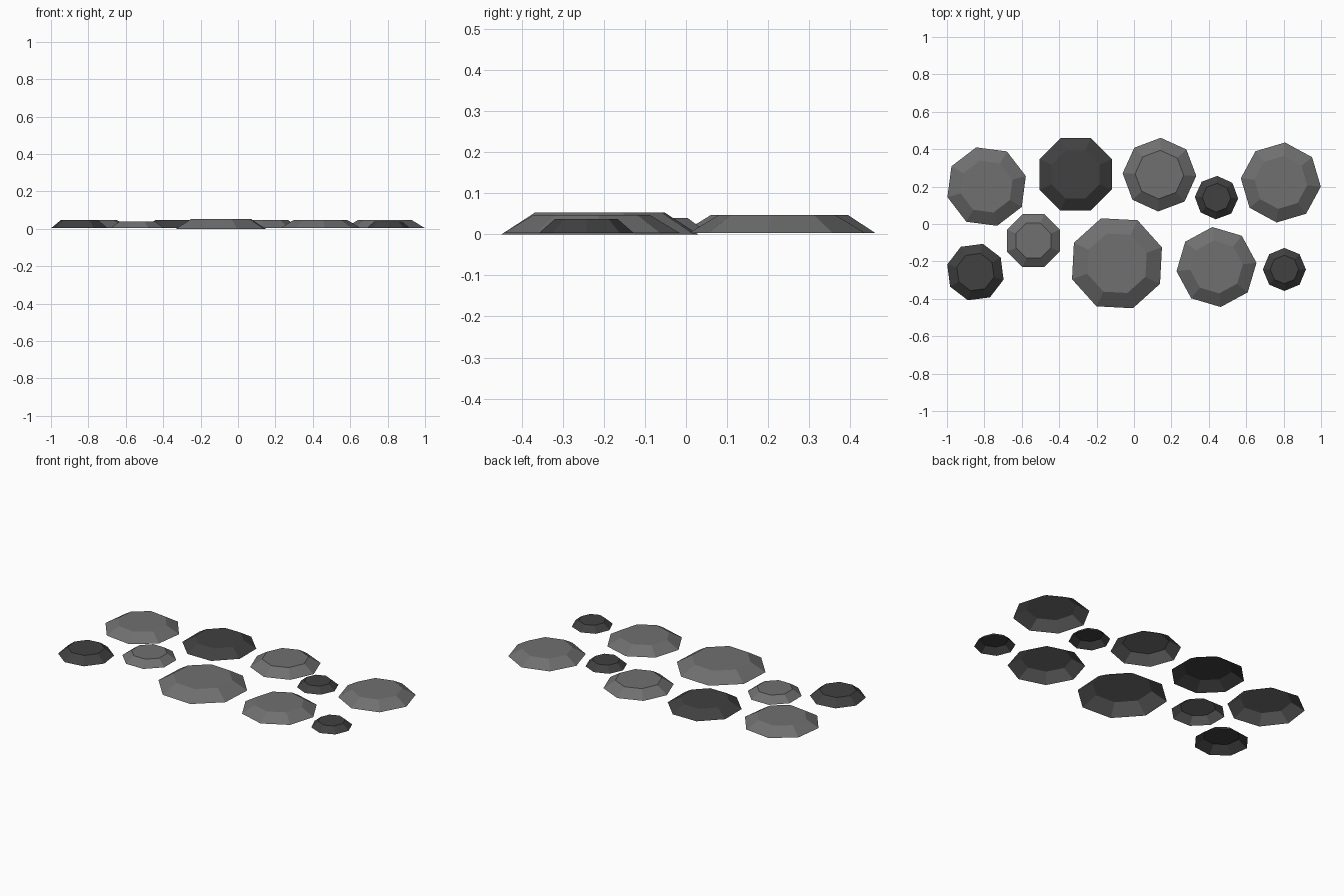
import bpy
import bmesh
from math import radians
from mathutils import Matrix

if "Cube" in bpy.data.objects:
    bpy.data.objects.remove(bpy.data.objects["Cube"])


def make_material(name, v):
    m = bpy.data.materials.new(name)
    m.diffuse_color = (v, v, v, 1)
    m.use_nodes = True
    m.node_tree.nodes["Principled BSDF"].inputs["Base Color"].default_value = m.diffuse_color
    return m


LIGHT = make_material("light_stone", 0.16)
DARK = make_material("dark_stone", 0.052)
TAPER = 0.66  # top size relative to base


def stepping_stone(name, x, y, radius, turn, base, top, mat):
    """Low octagonal slab with sloped sides and an open underside."""
    bm = bmesh.new()
    rim = bmesh.ops.create_circle(
        bm, cap_ends=True, radius=radius, segments=8,
        matrix=Matrix.Translation((0, 0, base)) @ Matrix.Rotation(radians(turn), 4, 'Z'))["verts"]
    ext = bmesh.ops.extrude_face_region(bm, geom=bm.faces[:])["geom"]
    for v in [g for g in ext if isinstance(g, bmesh.types.BMVert)]:
        v.co = (v.co.x * TAPER, v.co.y * TAPER, top)
    # leave the underside open
    bottom = [f for f in bm.faces if all(v.co.z < base + 1e-4 for v in f.verts)]
    bmesh.ops.delete(bm, geom=bottom, context='FACES_ONLY')
    bmesh.ops.recalc_face_normals(bm, faces=bm.faces[:])
    bm.faces.ensure_lookup_table()
    cap = max(bm.faces, key=lambda f: f.calc_center_median().z)
    if cap.normal.z < 0:
        bmesh.ops.reverse_faces(bm, faces=bm.faces[:])
    mesh = bpy.data.meshes.new(name)
    bm.to_mesh(mesh)
    bm.free()
    mesh.materials.append(mat)
    obj = bpy.data.objects.new(name, mesh)
    obj.location = (x, y, 0)
    bpy.context.collection.objects.link(obj)


# x, y, radius, turn, base z, top z, material
STONES = [
    # back row
    (-0.788, 0.200, 0.217, 15, 0.004, 0.048, LIGHT),
    (-0.312, 0.265, 0.210, 22.5, 0.004, 0.048, DARK),
    (0.136, 0.264, 0.197, -2, 0.004, 0.048, LIGHT),
    (0.441, 0.141, 0.116, -2, 0.004, 0.038, DARK),
    (0.785, 0.222, 0.215, -6, 0.004, 0.048, LIGHT),
    # front row
    (-0.848, -0.257, 0.156, -15, 0.004, 0.046, DARK),
    (-0.538, -0.089, 0.153, 22.5, 0.004, 0.040, LIGHT),
    (-0.091, -0.210, 0.255, 19.5, 0.0, 0.053, LIGHT),
    (0.441, -0.230, 0.215, 6, 0.004, 0.048, LIGHT),
    (0.804, -0.243, 0.115, 0, 0.004, 0.038, DARK),
]
for i, s in enumerate(STONES, 1):
    stepping_stone(f"stepping_stone_{i}", *s)
